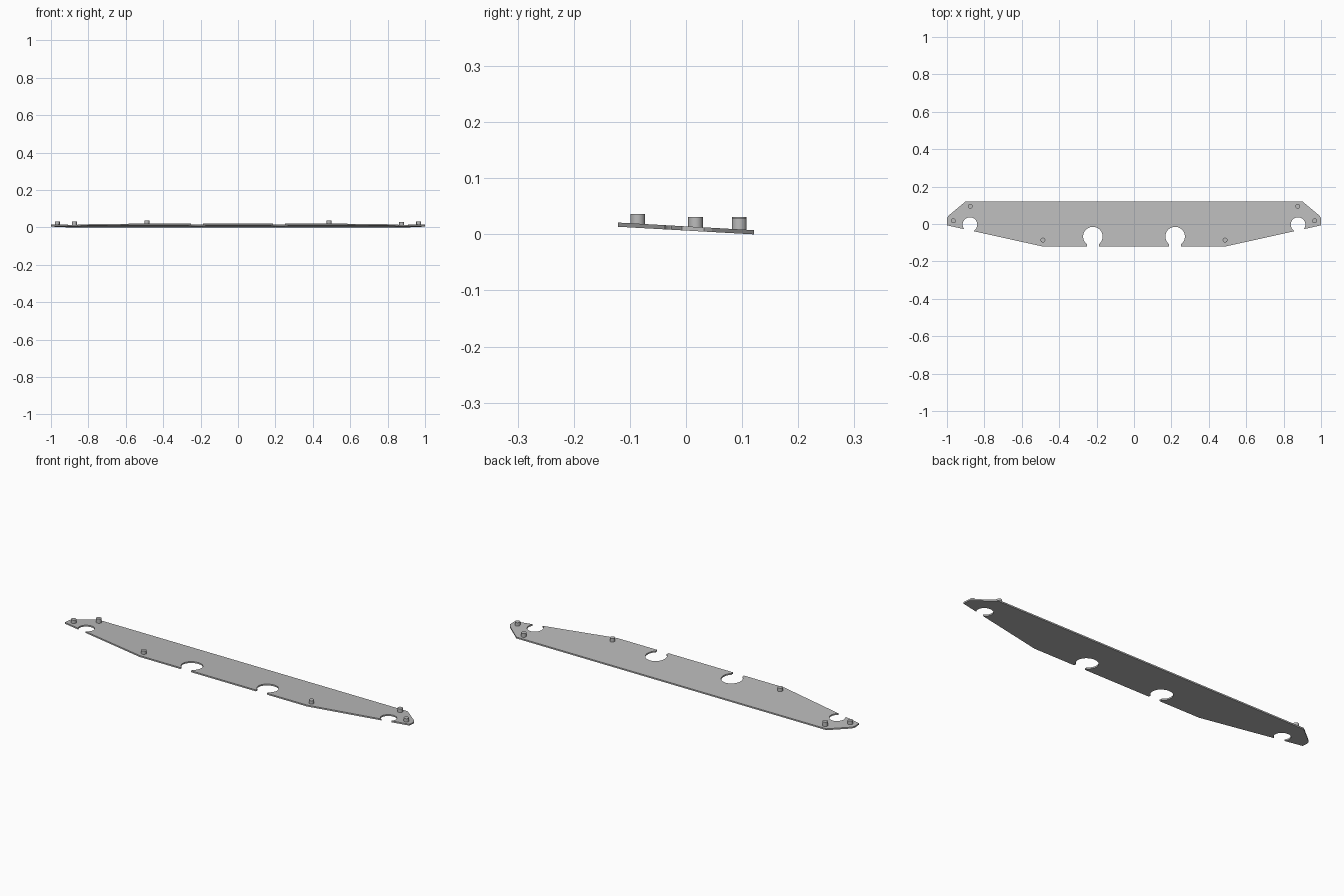
import bpy
import bmesh
import math
from mathutils import Vector

if "Cube" in bpy.data.objects:
    bpy.data.objects.remove(bpy.data.objects["Cube"], do_unlink=True)

SLOPE = -0.056
THICKNESS = 0.0075


def plate_bottom(y):
    return 0.0068 + SLOPE * y


# One grey material for plate and pegs
grey = bpy.data.materials.new("grey")
grey.use_nodes = True
grey.diffuse_color = (0.5, 0.5, 0.5, 1)
grey.node_tree.nodes["Principled BSDF"].inputs["Base Color"].default_value = (0.5, 0.5, 0.5, 1)


def keyhole(center, radius, half_width, opening, depth, steps=28):
    """Round notch whose slot opens through the edge along 'opening'."""
    c, d = Vector(center), Vector(opening).normalized()
    t = Vector((-d.y, d.x))
    a0 = math.asin(half_width / radius)
    points = [c + d * depth - t * half_width]
    for i in range(steps + 1):
        a = -a0 - (2 * math.pi - 2 * a0) * i / steps
        points.append(c + radius * (d * math.cos(a) + t * math.sin(a)))
    points.append(c + d * depth + t * half_width)
    return points


# Plate: half outline, mirrored, extruded and tilted
front_corner, side_corner = Vector((0.485, -0.121)), Vector((1.0, -0.007))
edge = (side_corner - front_corner).normalized()
normal = Vector((edge.y, -edge.x))
end_hole = Vector((0.877, -0.003))
end_depth = (front_corner - end_hole).dot(normal)

half = keyhole((0.22, -0.067), 0.052, 0.032, (0, -1), 0.054)
half.append(front_corner)
half += keyhole(end_hole, 0.039, 0.026, normal, end_depth)
half += [side_corner, Vector((1.0, 0.032)), Vector((0.99, 0.046)), Vector((0.9, 0.121))]
outline = half + [Vector((-p.x, p.y)) for p in reversed(half)]

bm = bmesh.new()
face = bm.faces.new([bm.verts.new((p.x, p.y, plate_bottom(p.y))) for p in outline])
raised = bmesh.ops.extrude_face_region(bm, geom=[face])["geom"]
bmesh.ops.translate(bm, vec=(0, 0, THICKNESS),
                    verts=[v for v in raised if isinstance(v, bmesh.types.BMVert)])
bmesh.ops.recalc_face_normals(bm, faces=bm.faces)
mesh = bpy.data.meshes.new("plate")
bm.to_mesh(mesh)
bm.free()
mesh.materials.append(grey)
plate = bpy.data.objects.new("plate", mesh)
bpy.context.collection.objects.link(plate)


# Pegs standing on the plate
def peg(name, x, y, top):
    base = plate_bottom(y) + THICKNESS / 2
    bpy.ops.mesh.primitive_cylinder_add(vertices=24, radius=0.013, depth=top - base,
                                        location=(x, y, (top + base) / 2))
    obj = bpy.context.object
    obj.name = name
    obj.data.materials.append(grey)
    bpy.ops.object.shade_smooth_by_angle()


for side, sign, back_top in (("left", 1, 0.028), ("right", -1, 0.031)):
    peg(side + "_front_peg", sign * 0.487, -0.086, 0.0365)
    peg(side + "_end_peg", sign * 0.966, 0.017, 0.031)
    peg(side + "_back_peg", sign * 0.875, 0.095, back_top)
